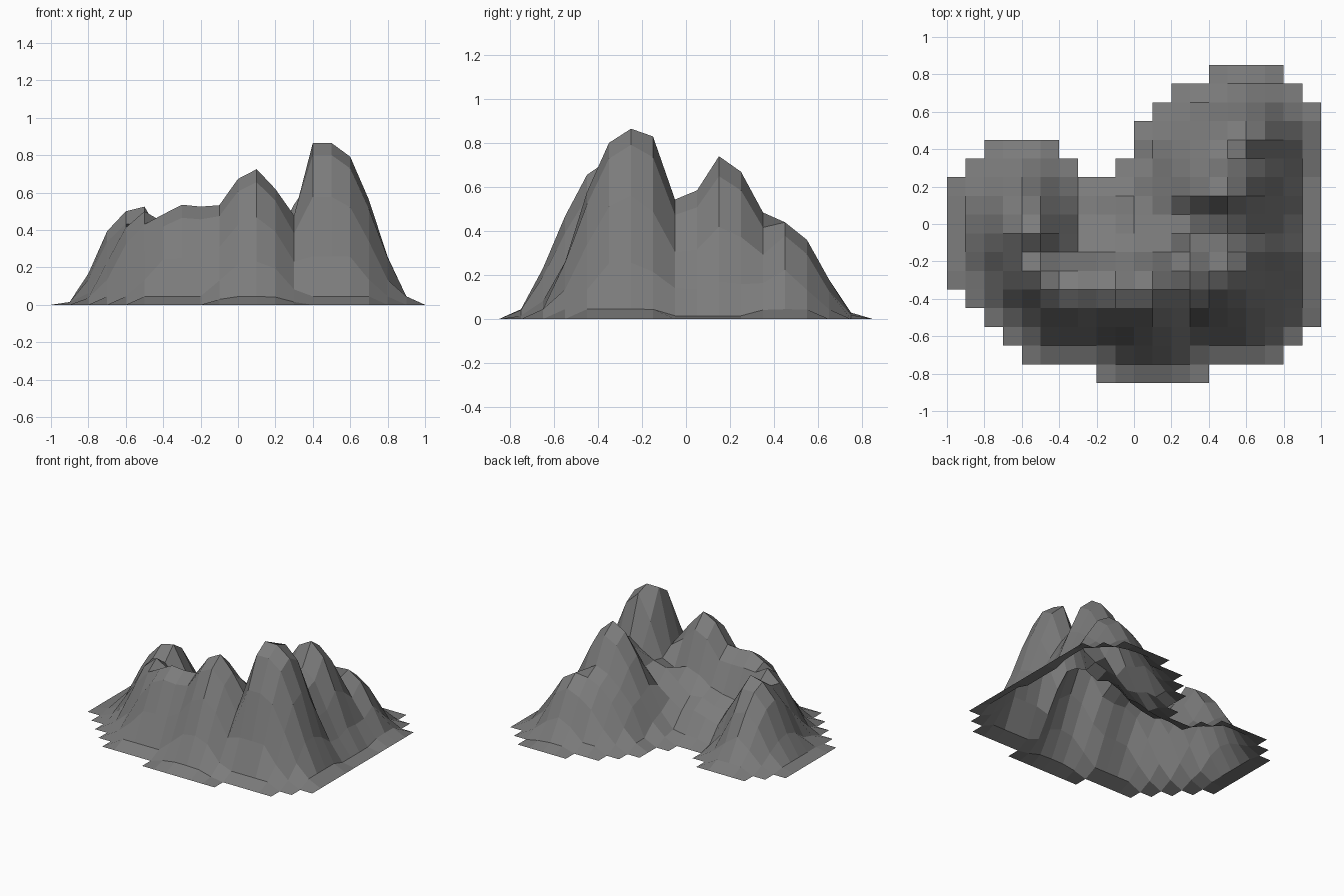
import bpy, bmesh, math

if "Cube" in bpy.data.objects:
    bpy.data.objects.remove(bpy.data.objects["Cube"])

STEP = 0.1
# Footprint: spans of grid cells per row (row 0 is the front, y = -0.85)
rows = [[(8, 14)], [(4, 18)], [(3, 19)], [(2, 20)], [(1, 20)]]
rows += [[(0, 20)]] * 6
rows += [[(1, 7), (9, 20)], [(2, 6), (10, 20)], [(10, 20)],
         [(11, 20)], [(12, 19)], [(14, 18)]]

# Peaks: x, y, height, then reach to the west, east, south and north
peaks = [
    (0.4, -0.25, 0.865, 0.20, 0.50, 0.58, 0.30),
    (0.5, -0.25, 0.865, 0.28, 0.54, 0.58, 0.27),
    (0.5, -0.15, 0.83, 0.25, 0.46, 0.30, 0.25),
    (0.1, -0.35, 0.725, 0.58, 0.40, 0.50, 0.42),
    (-0.3, -0.35, 0.535, 0.50, 0.50, 0.45, 0.38),
    (-0.2, -0.35, 0.525, 0.30, 0.40, 0.45, 0.40),
    (-0.5, -0.25, 0.50, 0.38, 0.45, 0.44, 0.25),
    (-0.5, -0.05, 0.525, 0.33, 0.26, 0.35, 0.50),
    (-0.6, -0.05, 0.50, 0.33, 0.32, 0.42, 0.54),
    (0.5, 0.15, 0.74, 0.57, 0.44, 0.33, 0.50),
    (0.6, 0.45, 0.44, 0.50, 0.42, 0.30, 0.36),
    (0.5, 0.45, 0.43, 0.50, 0.40, 0.30, 0.36),
    (0.3, -0.05, 0.42, 0.60, 0.20, 0.18, 0.30),
    (0.3, 0.35, 0.36, 0.42, 0.40, 0.35, 0.40),
    (-0.1, -0.05, 0.25, 0.40, 0.40, 0.30, 0.32),
]


def height(x, y):
    best = 0.015
    for px, py, h, w, e, s, n in peaks:
        dx, dy = x - px, y - py
        d = math.hypot(dx / (e if dx > 0 else w), dy / (n if dy > 0 else s))
        if d < 1:
            best = max(best, h * 0.5 * (1 + math.cos(math.pi * d)))
    return best


def edge_limit(d):
    # greatest height allowed at distance d from the rim
    pts = [(0, 0), (0.1, 0.045), (0.2, 0.26), (0.3, 0.64), (0.4, 1.4)]
    for (a, p), (b, q) in zip(pts, pts[1:]):
        if d <= b:
            return p + (q - p) * (d - a) / (b - a)
    return 9


# Flat sheet of grid cells, open underneath
bm = bmesh.new()
grid = {}


def vert(i, j):
    if (i, j) not in grid:
        grid[i, j] = bm.verts.new((-1 + i * STEP, -0.85 + j * STEP, 0))
    return grid[i, j]


for j, spans in enumerate(rows):
    for a, b in spans:
        for i in range(a, b):
            bm.faces.new([vert(i, j), vert(i + 1, j),
                          vert(i + 1, j + 1), vert(i, j + 1)])

# Raise the sheet, softly limited near the rim
rim = [k for k, v in grid.items() if len(v.link_faces) < 4]
inner = {k: min(math.hypot(k[0] - r[0], k[1] - r[1]) for r in rim) * STEP
         for k in grid}
for k, v in grid.items():
    if inner[k] > 0:
        z, cap = height(v.co.x, v.co.y), edge_limit(inner[k])
        v.co.z = (z ** -7 + cap ** -7) ** (-1 / 7)

# Fill the sharpest dips a little
fill = {}
for (i, j), v in grid.items():
    if inner[i, j] > 0.15:
        near = [grid[i + 1, j], grid[i - 1, j], grid[i, j + 1], grid[i, j - 1]]
        fill[v] = max(v.co.z, 0.88 * sum(n.co.z for n in near) / 4)
for v, z in fill.items():
    v.co.z = z

# Mountain object, flat shaded dark rock
mesh = bpy.data.meshes.new("mountain")
bm.to_mesh(mesh)
bm.free()
rock = bpy.data.materials.new("dark_rock")
rock.diffuse_color = (0.2, 0.2, 0.2, 1)
rock.use_nodes = True
rock.node_tree.nodes["Principled BSDF"].inputs["Base Color"].default_value = rock.diffuse_color
mesh.materials.append(rock)
bpy.context.collection.objects.link(bpy.data.objects.new("mountain", mesh))
